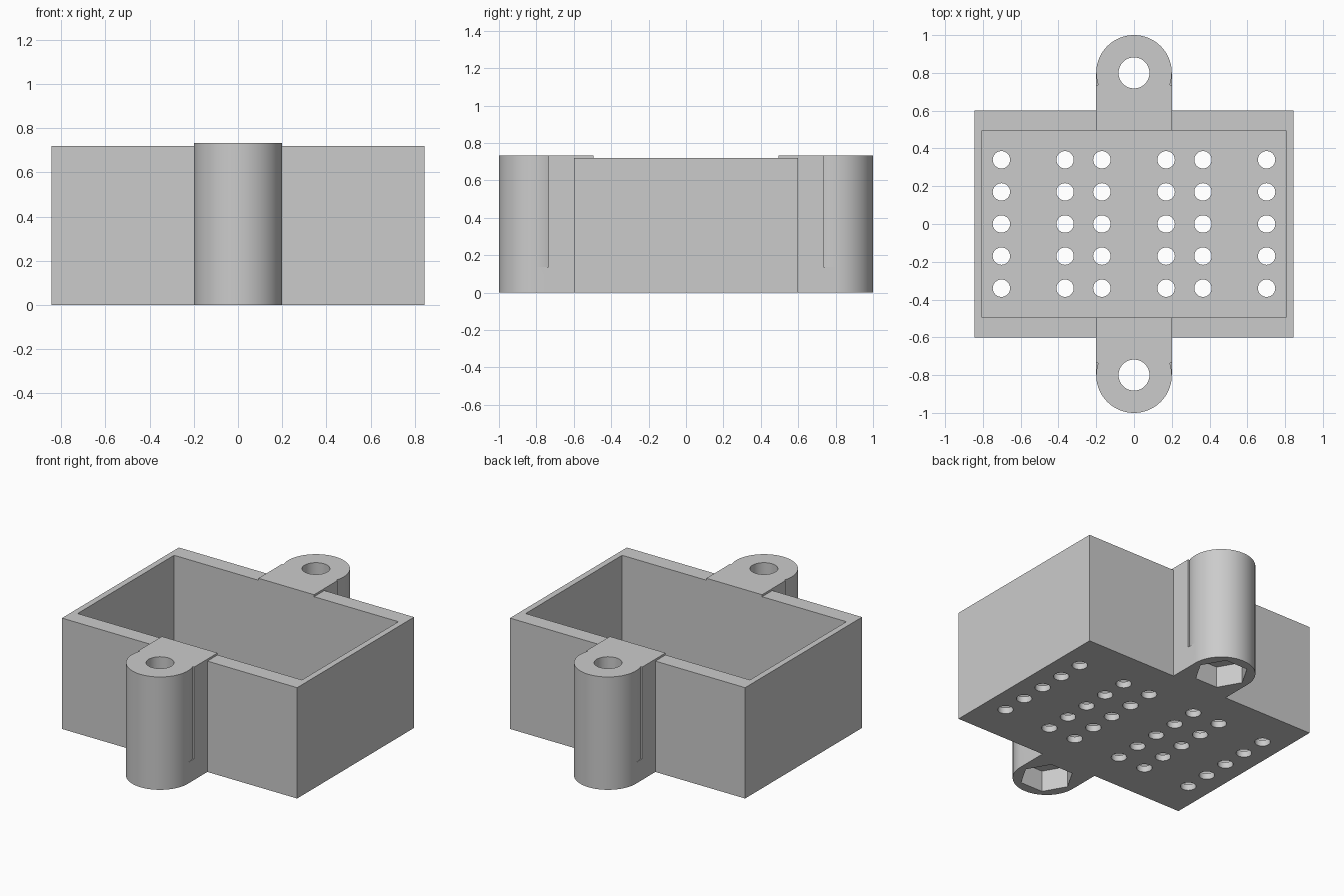
import bpy
import bmesh
import math
from mathutils import Matrix

cube = bpy.data.objects.get("Cube")
if cube:
    bpy.data.objects.remove(cube, do_unlink=True)

W, D, H = 0.845, 0.60, 0.72          # case half width, half depth, height
IN_X, IN_Y, FLOOR = 0.806, 0.495, 0.04
LUG_R, LUG_Y, LUG_TOP = 0.20, 0.80, 0.733
NUT_H = 0.137                        # nut pocket depth and lug foot height

grey = bpy.data.materials.new("light_grey")
grey.use_nodes = True
grey.diffuse_color = (0.6, 0.6, 0.6, 1)
grey.node_tree.nodes["Principled BSDF"].inputs["Base Color"].default_value = (0.6, 0.6, 0.6, 1)


def add_box(bm, x0, x1, y0, y1, z0, z1):
    m = Matrix.Translation(((x0 + x1) / 2, (y0 + y1) / 2, (z0 + z1) / 2))
    m = m @ Matrix.Diagonal((x1 - x0, y1 - y0, z1 - z0, 1))
    bmesh.ops.create_cube(bm, size=1, matrix=m)


def add_cyl(bm, x, y, z0, z1, r, sides, turn=0):
    m = Matrix.Translation((x, y, (z0 + z1) / 2)) @ Matrix.Rotation(turn, 4, 'Z')
    bmesh.ops.create_cone(bm, cap_ends=True, segments=sides, radius1=r, radius2=r,
                          depth=z1 - z0, matrix=m)


def make(name, build):
    bm = bmesh.new()
    build(bm)
    mesh = bpy.data.meshes.new(name)
    bm.to_mesh(mesh)
    bm.free()
    mesh.materials.append(grey)
    obj = bpy.data.objects.new(name, mesh)
    bpy.context.collection.objects.link(obj)
    return obj


def combine(target, name, operation, build):
    tool = make(name, build)
    tool.hide_render = True
    mod = target.modifiers.new(name, 'BOOLEAN')
    mod.operation, mod.solver, mod.object = operation, 'EXACT', tool
    bpy.context.view_layer.objects.active = target
    bpy.ops.object.modifier_apply(modifier=mod.name)
    bpy.data.objects.remove(tool, do_unlink=True)


# Outer block of the case
case = make("case_with_lugs", lambda bm: add_box(bm, -W, W, -D, D, 0, H))

# Mounting lugs: rounded post, web to the case, and a wider foot
for s in (-1, 1):
    def web(bm):
        y0, y1 = sorted((s * 0.45, s * 0.735))
        add_box(bm, -LUG_R, LUG_R, y0, y1, 0, LUG_TOP)

    def foot(bm):
        y0, y1 = sorted((s * 0.70, s * LUG_Y))
        add_box(bm, -LUG_R, LUG_R, y0, y1, 0, NUT_H)

    combine(case, "web", 'UNION', web)
    combine(case, "post", 'UNION',
            lambda bm: add_cyl(bm, 0, s * LUG_Y, 0, LUG_TOP, LUG_R, 96))
    combine(case, "foot", 'UNION', foot)

# Open cavity
combine(case, "cavity", 'DIFFERENCE',
        lambda bm: add_box(bm, -IN_X, IN_X, -IN_Y, IN_Y, FLOOR, 1))


# Round holes through the floor, and screw holes through the lugs
def holes(bm):
    for x in (0.17, 0.365, 0.702):
        for side in (-1, 1):
            for row in range(-2, 3):
                add_cyl(bm, side * x, row * 0.17, -0.1, 0.2, 0.046, 32)
    for side in (-1, 1):
        add_cyl(bm, 0, side * LUG_Y, -0.1, 1, 0.082, 48)


# Hexagonal nut pockets underneath, corners pointing sideways
def pockets(bm):
    for side in (-1, 1):
        add_cyl(bm, 0, side * LUG_Y, -0.1, NUT_H, 0.16, 6, math.pi / 2)


combine(case, "holes", 'DIFFERENCE', holes)


def hex_angle():
    # Align a corner of the six-sided cone with the x axis
    bm = bmesh.new()
    add_cyl(bm, 0, 0, 0, 1, 1, 6)
    bm.verts.ensure_lookup_table()
    a = math.atan2(bm.verts[0].co.y, bm.verts[0].co.x)
    bm.free()
    return -a


turn = hex_angle()
combine(case, "nut_pockets", 'DIFFERENCE',
        lambda bm: [add_cyl(bm, 0, s * LUG_Y, -0.1, NUT_H, 0.16, 6, turn) for s in (-1, 1)])

# Smooth round walls, sharp edges elsewhere
bpy.ops.object.select_all(action='DESELECT')
case.select_set(True)
bpy.context.view_layer.objects.active = case
bpy.ops.object.shade_smooth_by_angle(angle=math.radians(20))
